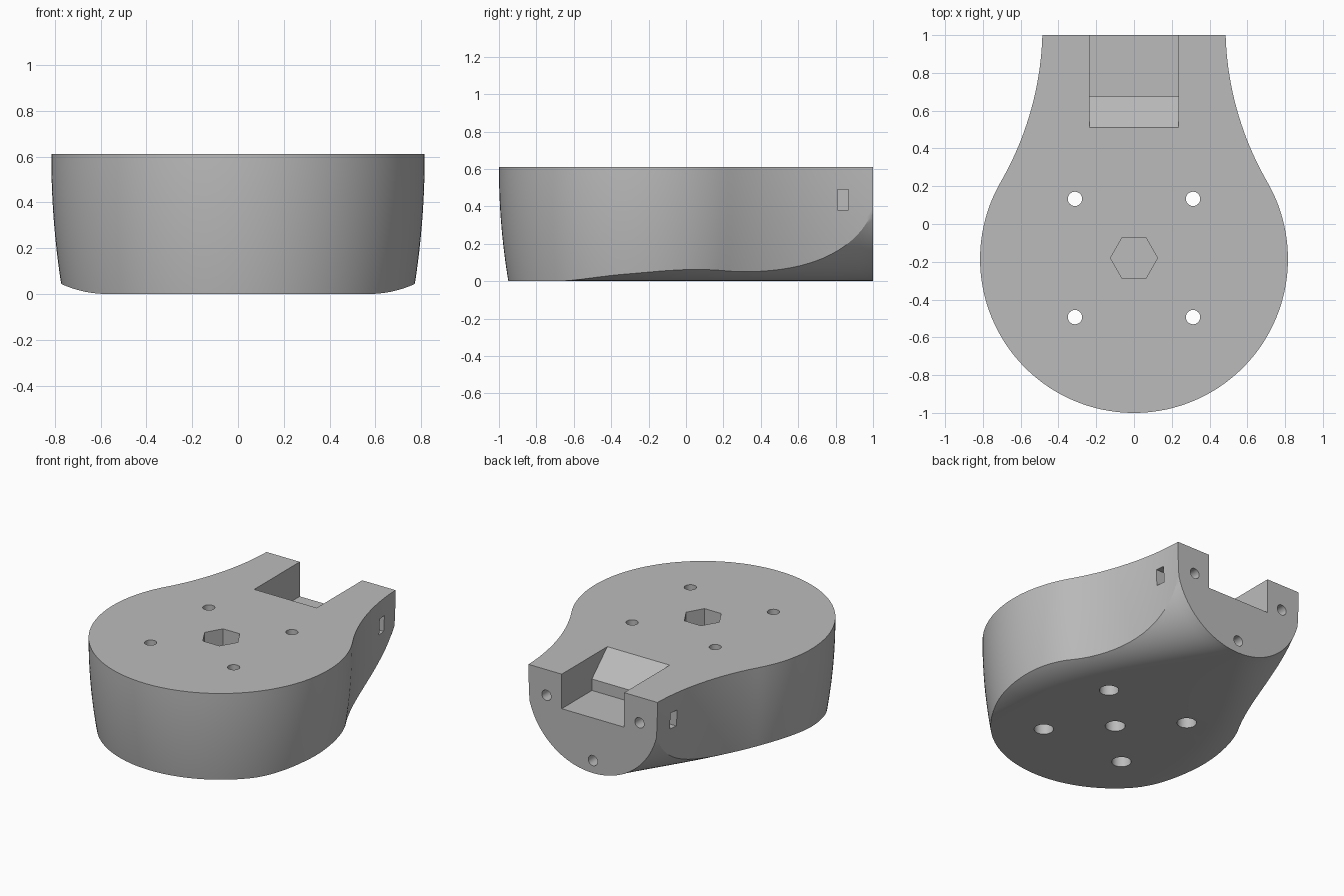
import bpy, bmesh
from math import sin, cos, pi, radians, atan2, hypot

cube = bpy.data.objects.get("Cube")
if cube:
    bpy.data.objects.remove(cube)

TOP = 0.61
END_R = 0.49


def make(name, bm):
    bmesh.ops.recalc_face_normals(bm, faces=bm.faces)
    me = bpy.data.meshes.new(name)
    bm.to_mesh(me)
    bm.free()
    ob = bpy.data.objects.new(name, me)
    bpy.context.collection.objects.link(ob)
    return ob


def loft(name, rings):
    """Skin closed rings of equal length and cap both ends."""
    bm = bmesh.new()
    vs = [[bm.verts.new(p) for p in ring] for ring in rings]
    for a, b in zip(vs, vs[1:]):
        for i in range(len(a)):
            j = (i + 1) % len(a)
            bm.faces.new((a[i], a[j], b[j], b[i]))
    bm.faces.new(vs[0])
    bm.faces.new(vs[-1])
    return make(name, bm)


def box(name, x, y, z):
    return loft(name, [[(a, y[0], h), (a, y[1], h), (a, y[1], g), (a, y[0], g)]
                       for a in x for h, g in [z]])


def cylinder(name, x, y, z0, z1, r, n=32):
    return loft(name, [[(x + r * cos(2 * pi * i / n), y + r * sin(2 * pi * i / n), z)
                        for i in range(n)] for z in (z0, z1)])


def boolean(target, tool, operation):
    mod = target.modifiers.new("cut", "BOOLEAN")
    mod.operation = operation
    mod.solver = "EXACT"
    mod.object = tool
    bpy.ops.object.select_all(action="DESELECT")
    bpy.context.view_layer.objects.active = target
    target.select_set(True)
    bpy.ops.object.modifier_apply(modifier=mod.name)
    bpy.data.objects.remove(tool)


# Plan outline: round head flowing through a concave arc into the neck
CY, R, BLEND = -0.185, 0.815, radians(30)
DIST = 2.468
ax, ay, AR = DIST * cos(BLEND), CY + DIST * sin(BLEND), DIST - R
half = []
for i in range(49):
    a = -pi / 2 + (BLEND + pi / 2) * i / 48
    half.append((R * cos(a), CY + R * sin(a), cos(a), sin(a)))
a0, a1 = pi + BLEND, atan2(1 - ay, 0.485 - ax) % (2 * pi)
for i in range(1, 25):
    a = a0 + (a1 - a0) * i / 24
    half.append((ax + AR * cos(a), ay + AR * sin(a), -cos(a), -sin(a)))


def wall_ring(z):
    inset = 0.05 * max(0, 1 - z / 0.6) ** 2
    pts = [(x - nx * inset, y - ny * inset) for x, y, nx, ny in half]
    pts[0] = (0, pts[0][1])
    pts[-1] = (pts[-1][0], 1)
    return [(x, y, z) for x, y in pts] + [(-x, y, z) for x, y in reversed(pts[1:])]


levels = [-0.02 + 0.62 * i / 12 for i in range(13)] + [TOP]
body = loft("mount_body", [wall_ring(z) for z in levels])


# Underside: flat below the head, narrowing to a half-round at the neck end
def flat_half_width(y):
    t = min(1, max(0, (y + 0.3) / 1.3))
    return max(0.003, 0.57 * (1 - t ** 1.6) * (1 - 0.25 * t ** 4))


def under_ring(y):
    w = flat_half_width(y)
    arc = [(w + END_R * sin(a), END_R * (1 - cos(a)))
           for a in (pi / 2 * i / 24 for i in range(25))]
    arc.append((w + END_R, 1))
    return [(x, y, z) for x, z in arc] + [(-x, y, z) for x, z in reversed(arc)]


stations = [-1.2] + [-0.3 + 1.3 * i / 40 for i in range(41)] + [1.2]
boolean(body, loft("underside_form", [under_ring(y) for y in stations]), "INTERSECT")

# Open notch in the neck with a sloped inner end
profile = [(1.1, 0.375), (0.675, 0.375), (0.675, 0.453), (0.51, TOP),
           (0.51, 0.8), (1.1, 0.8)]
cutters = [loft("notch", [[(x, y, z) for y, z in profile] for x in (-0.235, 0.235)])]

# Counterbored screw holes through the head
for x in (-0.3125, 0.3125):
    for y in (0.133, -0.493):
        cutters.append(cylinder("screw_hole", x, y, 0.3, 0.8, 0.038))
        cutters.append(cylinder("counterbore", x, y, -0.1, 0.42, 0.06))

# Central hexagonal pocket above, round bolt hole below
cutters.append(cylinder("hex_pocket", 0, -0.18, 0.36, 0.8, 0.125, 6))
cutters.append(cylinder("bolt_hole", 0, -0.18, -0.1, 0.34, 0.062))

# Three screw holes in the end face
for x, z in ((-0.35, 0.435), (0.35, 0.435), (0, 0.085)):
    cutters.append(loft("end_hole", [[(x + 0.035 * cos(pi * i / 12), y,
                                       z + 0.035 * sin(pi * i / 12))
                                      for i in range(24)] for y in (0.75, 1.1)]))

# Nut slots in the neck sides
for s in (-1, 1):
    cutters.append(box("nut_slot", (s * 0.295, s * 0.7), (0.81, 0.87), (0.38, 0.49)))

for c in cutters:
    boolean(body, c, "DIFFERENCE")

# Plain grey finish
grey = bpy.data.materials.new("plain_grey")
grey.use_nodes = True
colour = (0.5, 0.5, 0.5, 1)
grey.diffuse_color = colour
grey.node_tree.nodes["Principled BSDF"].inputs["Base Color"].default_value = colour
body.data.materials.clear()
body.data.materials.append(grey)
for p in body.data.polygons:
    p.material_index = 0

bpy.ops.object.select_all(action="DESELECT")
bpy.context.view_layer.objects.active = body
body.select_set(True)
bpy.ops.object.shade_smooth_by_angle(angle=radians(25))
